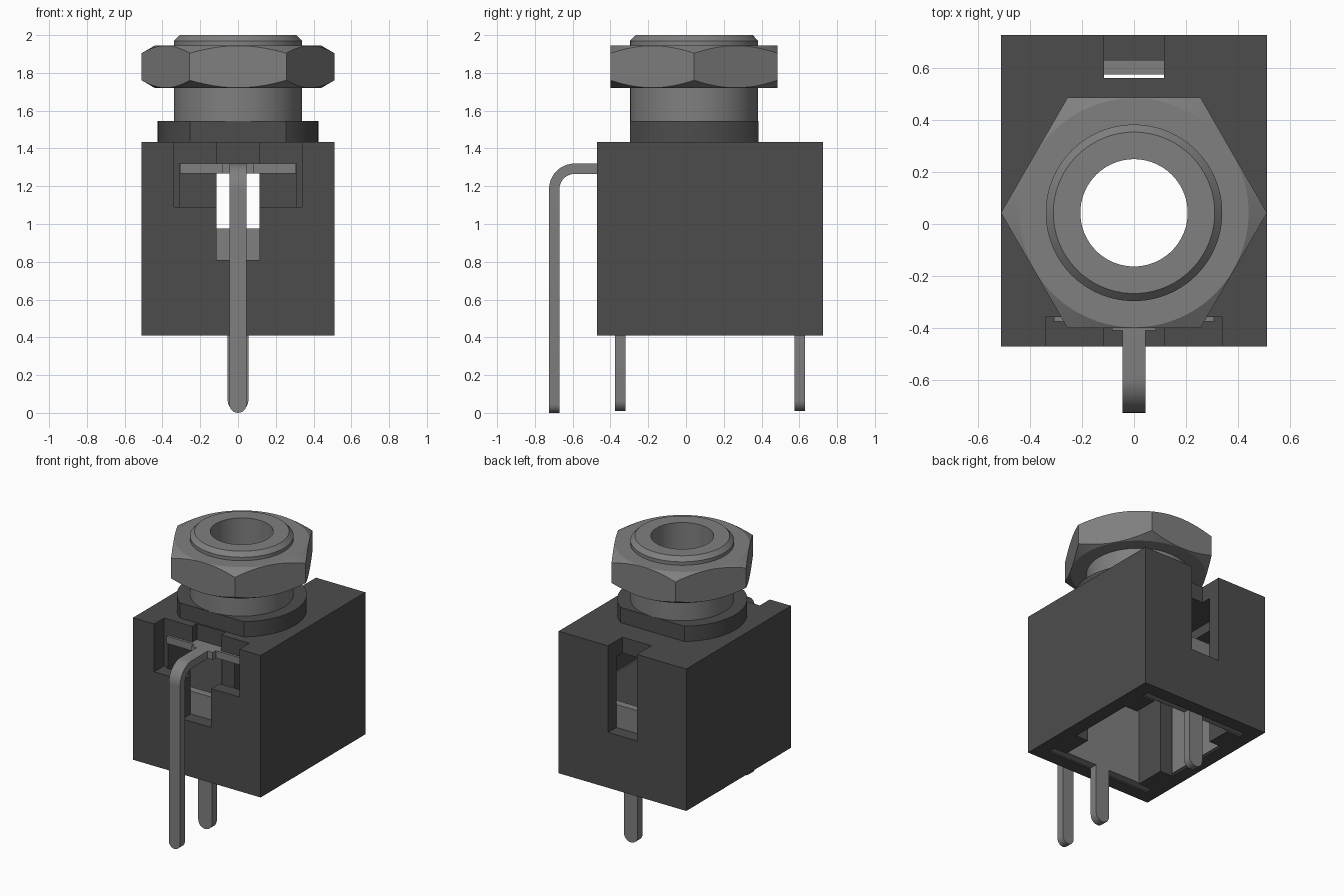
import bpy, bmesh, math
from mathutils import Vector

cube = bpy.data.objects.get("Cube")
if cube:
    bpy.data.objects.remove(cube, do_unlink=True)

CY = 0.043           # axis of the threaded barrel
SEG = 96


def material(name, value):
    m = bpy.data.materials.new(name)
    m.use_nodes = True
    col = (value, value, value, 1)
    m.diffuse_color = col
    m.node_tree.nodes["Principled BSDF"].inputs["Base Color"].default_value = col
    return m


PLASTIC = material("dark plastic", 0.073)
METAL = material("grey metal", 0.214)


def finish(name, bm, mat):
    bmesh.ops.remove_doubles(bm, verts=bm.verts, dist=1e-5)
    bmesh.ops.recalc_face_normals(bm, faces=bm.faces)
    me = bpy.data.meshes.new(name)
    bm.to_mesh(me)
    bm.free()
    me.materials.append(mat)
    ob = bpy.data.objects.new(name, me)
    bpy.context.collection.objects.link(ob)
    return ob


def extrude(name, points, direction, mat):
    """Extrude a planar outline along a vector."""
    bm = bmesh.new()
    face = bm.faces.new([bm.verts.new(p) for p in points])
    new = bmesh.ops.extrude_face_region(bm, geom=[face])["geom"]
    bmesh.ops.translate(bm, vec=Vector(direction),
                        verts=[v for v in new if isinstance(v, bmesh.types.BMVert)])
    return finish(name, bm, mat)


def box(name, x, y, z, mat):
    pts = [(x[0], y[0], z[0]), (x[1], y[0], z[0]), (x[1], y[1], z[0]), (x[0], y[1], z[0])]
    return extrude(name, pts, (0, 0, z[1] - z[0]), mat)


def lathe(name, profile, mat, closed=False):
    """Revolve (radius, z) points around the barrel axis."""
    bm = bmesh.new()
    verts = [bm.verts.new((r, CY, z)) for r, z in profile]
    edges = [bm.edges.new(p) for p in zip(verts, verts[1:])]
    if closed:
        edges.append(bm.edges.new((verts[-1], verts[0])))
    bmesh.ops.spin(bm, geom=verts + edges, cent=(0, CY, 0), axis=(0, 0, 1),
                   angle=math.tau, steps=SEG, use_merge=True)
    return finish(name, bm, mat)


def cylinder(name, r, z0, z1, mat):
    return lathe(name, [(0, z0), (r, z0), (r, z1), (0, z1)], mat)


def boolean(ob, cutter, op="DIFFERENCE"):
    """Apply a boolean and discard the cutter."""
    cutter.hide_render = True
    mod = ob.modifiers.new("cut", "BOOLEAN")
    mod.operation, mod.object, mod.solver = op, cutter, "EXACT"
    bpy.context.view_layer.update()
    dg = bpy.context.evaluated_depsgraph_get()
    me = bpy.data.meshes.new_from_object(ob.evaluated_get(dg))
    ob.modifiers.clear()
    ob.data = me
    bpy.data.objects.remove(cutter, do_unlink=True)


def smooth(ob):
    bpy.ops.object.select_all(action="DESELECT")
    ob.select_set(True)
    bpy.context.view_layer.objects.active = ob
    bpy.ops.object.shade_smooth_by_angle(angle=math.radians(25))


def blade(half, z0, z1):
    """Outline of a flat pin in x and z with a round lower end."""
    arc = [(half * math.cos(a), z0 + half + half * math.sin(a))
           for a in (math.pi + math.pi * i / 12 for i in range(13))]
    return arc + [(half, z1), (-half, z1)]


# Housing, open below, with pin slots and contact notches
housing = box("housing", (-.51, .51), (-.47, .725), (.41, 1.435), PLASTIC)
for x, y0, y1, z0, z1 in [
        (.31, -.375, .63, .3, 1.32),       # inner chamber
        (.41, -.10, .40, .3, 1.25),        # wider middle of the chamber
        (.412, -.375, -.319, .3, .98),     # front plate slot
        (.412, .574, .63, .3, .98),        # back plate slot
        (.34, -.6, -.357, 1.09, 1.6),      # wide front notch
        (.115, -.6, -.305, .81, 1.6),      # narrow front slot
        (.115, .56, .9, .81, 1.6)]:        # back slot
    boolean(housing, box("cutter", (-x, x), (y0, y1), (z0, z1), PLASTIC))
boolean(housing, cylinder("cutter", .25, 1.2, 1.6, PLASTIC))

# Round collar with two flats
collar = cylinder("collar", .425, 1.43, 1.545, PLASTIC)
boolean(collar, box("cutter", (-.6, .6), (CY - .34, CY + .34), (1.3, 1.7), PLASTIC), "INTERSECT")
boolean(collar, cylinder("cutter", .25, 1.3, 1.7, PLASTIC))
smooth(collar)

# Hollow barrel with a chamfered rim
barrel = lathe("barrel", [(.206, 1.33), (.339, 1.33), (.339, 1.97), (.31, 2.0), (.206, 2.0)],
               METAL, closed=True)
smooth(barrel)

# Hexagon nut, chamfered above and below
R = .511
hexagon = [(R * math.cos(i * math.pi / 3), CY + R * math.sin(i * math.pi / 3), 1.72) for i in range(6)]
nut = extrude("hex_nut", hexagon, (0, 0, .225), METAL)
boolean(nut, lathe("cutter", [(0, 1.72), (.44, 1.72), (.53, 1.772), (.53, 1.893),
                              (.44, 1.945), (0, 1.945)], METAL), "INTERSECT")
boolean(nut, cylinder("cutter", .33, 1.6, 2.1, METAL))
smooth(nut)

# Contact plates in the slots, each with a straight pin
for side, y in (("front", -.375), ("back", .575)):
    box(side + "_contact_plate", (-.41, .41), (y, y + .055), (.42, .975), METAL)
    pin = extrude(side + "_pin", [(x, y, z) for x, z in blade(.055, .01, .5)], (0, .055, 0), METAL)
    smooth(pin)

# Thin contact plates along the chamber sides
for name, x in (("right", -.409), ("left", .399)):
    box(name + "_side_contact", (x, x + .01), (-.09, .39), (.42, .975), METAL)

# Upper contact with its cross tab
box("upper_contact", (-.308, .308), (-.375, -.20), (1.268, 1.32), METAL)
box("upper_contact_tab", (-.085, .085), (-.41, -.37), (1.268, 1.32), METAL)

# Long bent pin at the front
long_pin = extrude("long_pin", [(x, -.725, z) for x, z in blade(.045, 0, 1.185)], (0, .055, 0), METAL)
smooth(long_pin)
by, bz = -.59, 1.185
arc = [math.pi - math.pi / 2 * i / 12 for i in range(13)]
bend = [(by + .135 * math.cos(a), bz + .135 * math.sin(a)) for a in arc]
bend += [(-.40, 1.32), (-.40, 1.265)]
bend += [(by + .08 * math.cos(a), bz + .08 * math.sin(a)) for a in reversed(arc)]
long_bend = extrude("long_pin_bend", [(-.045, y, z) for y, z in bend], (.09, 0, 0), METAL)
smooth(long_bend)
